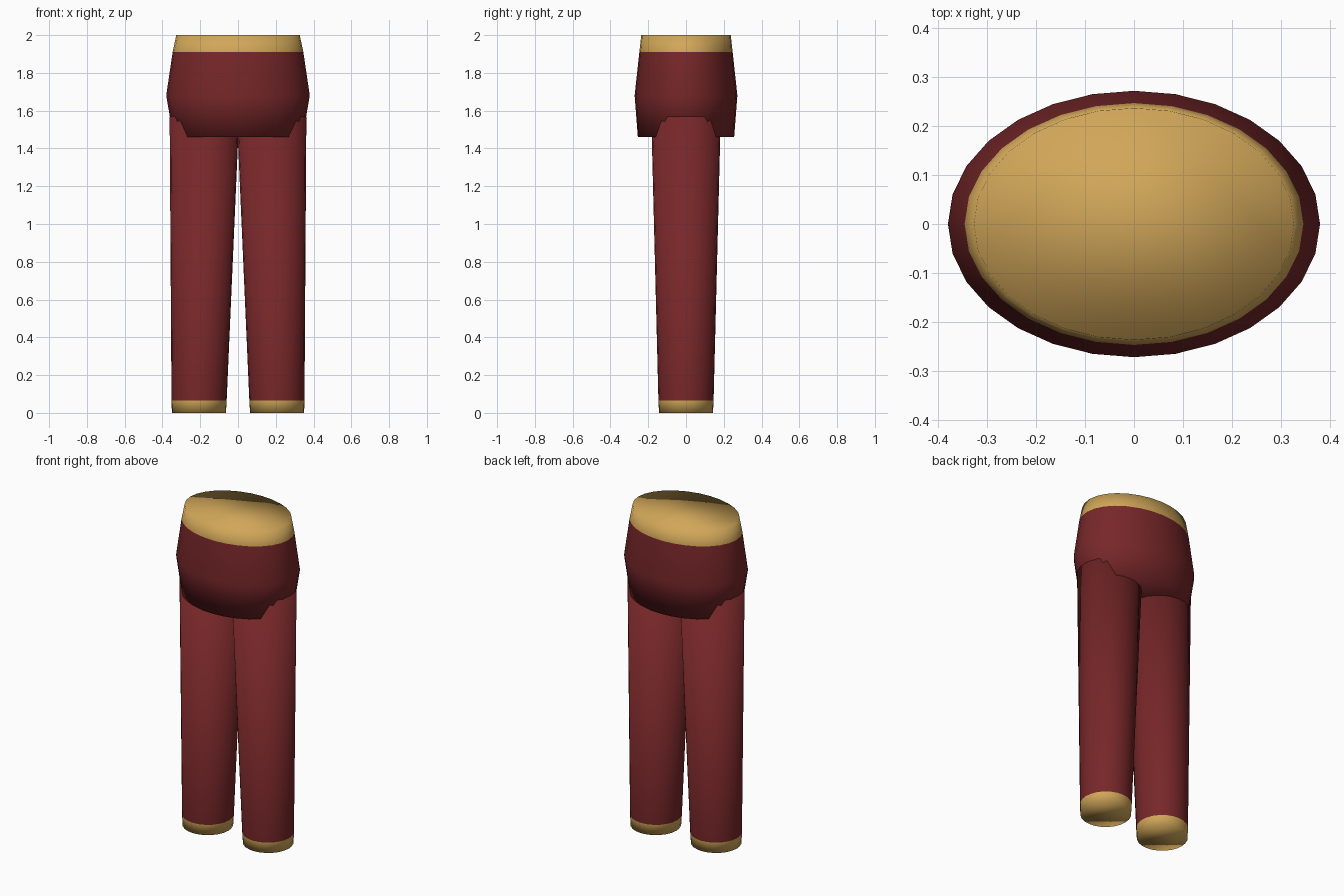
import bpy, bmesh, math

if "Cube" in bpy.data.objects:
    bpy.data.objects.remove(bpy.data.objects["Cube"])


def flat(name, rgb):
    m = bpy.data.materials.new(name)
    m.diffuse_color = (*rgb, 1)
    m.use_nodes = True
    m.node_tree.nodes["Principled BSDF"].inputs["Base Color"].default_value = m.diffuse_color
    return m


RED = flat("dark red cloth", (0.185, 0.02, 0.022))
GOLD = flat("gold trim", (0.64, 0.385, 0.10))


def loft(name, rings, sides, is_gold):
    """Closed tube through rings of (centre x, z, x radius, y radius)."""
    bm = bmesh.new()
    loops = []
    for cx, z, rx, ry in rings:
        loops.append([bm.verts.new((cx + rx * math.cos(2 * math.pi * i / sides),
                                    ry * math.sin(2 * math.pi * i / sides), z))
                      for i in range(sides)])
    for a, b in zip(loops, loops[1:]):
        for i in range(sides):
            j = (i + 1) % sides
            bm.faces.new((a[i], a[j], b[j], b[i]))
    bm.faces.new(loops[0][::-1])
    bm.faces.new(loops[-1])
    for f in bm.faces:
        f.smooth = True
        f.material_index = int(is_gold(f.calc_center_median().z))
    bmesh.ops.recalc_face_normals(bm, faces=bm.faces)
    me = bpy.data.meshes.new(name)
    bm.to_mesh(me)
    bm.free()
    me.materials.append(RED)
    me.materials.append(GOLD)
    ob = bpy.data.objects.new(name, me)
    bpy.context.collection.objects.link(ob)
    return ob


# Hips with a gold waistband
loft("hips", [(0, 1.46, 0.342, 0.255), (0, 1.68, 0.38, 0.272),
              (0, 1.91, 0.346, 0.247), (0, 2.0, 0.327, 0.237)],
     28, lambda z: z > 1.92)

# Tapered trouser legs with gold cuffs
for side, label in ((-1, "left"), (1, "right")):
    loft(label + "_trouser_leg",
         [(side * 0.207, 0, 0.143, 0.143), (side * 0.206, 0.065, 0.146, 0.146),
          (side * 0.178, 1.57, 0.184, 0.184)],
         24, lambda z: z < 0.06)
